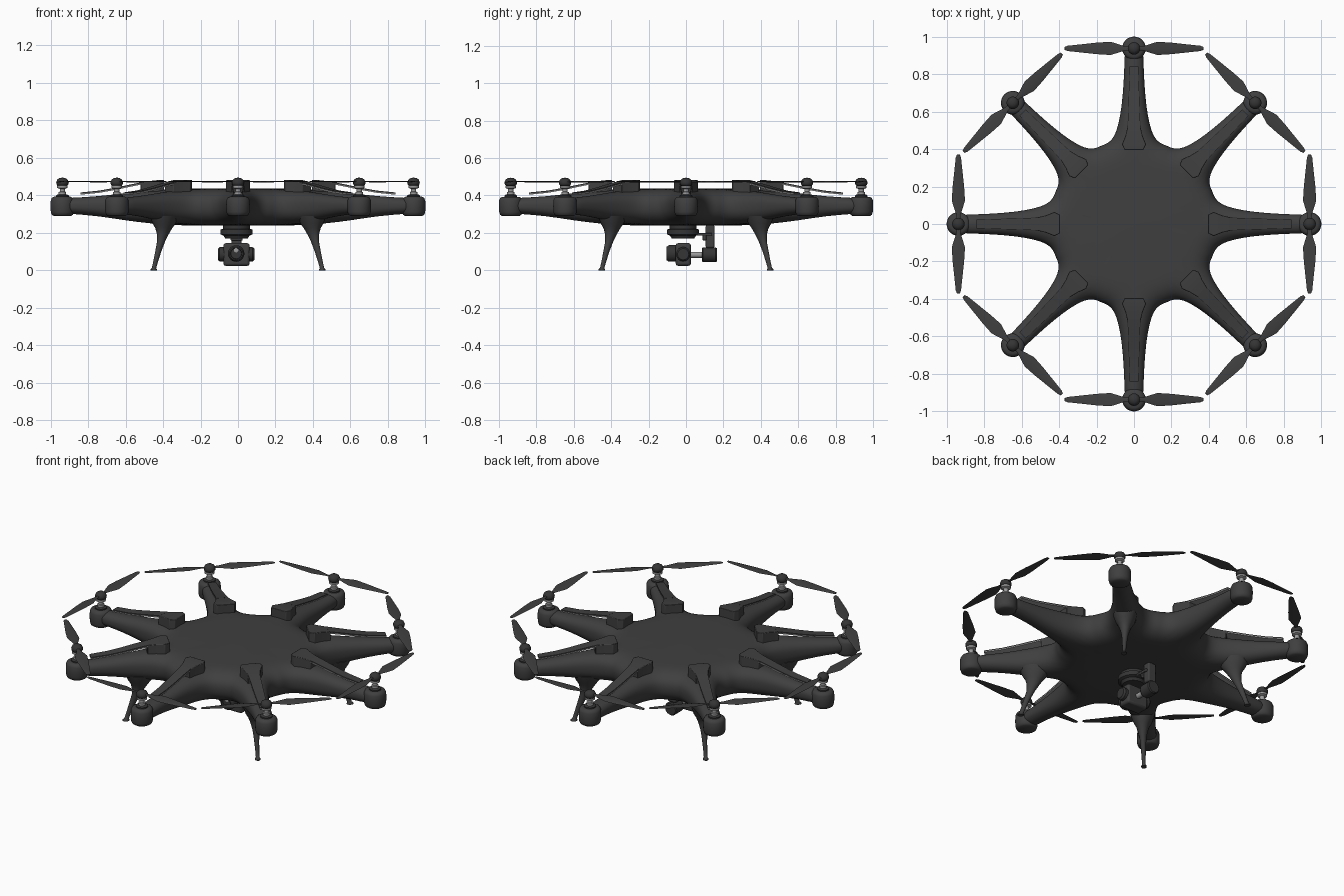
import bpy, bmesh, math
from mathutils import Matrix, Vector
from mathutils.geometry import intersect_point_line

if "Cube" in bpy.data.objects:
    bpy.data.objects.remove(bpy.data.objects["Cube"])

def material(name, c):
    m = bpy.data.materials.new(name)
    m.diffuse_color = (*c, 1)
    m.use_nodes = True
    m.node_tree.nodes["Principled BSDF"].inputs["Base Color"].default_value = m.diffuse_color
    return m

DARK = material("charcoal", (0.05, 0.05, 0.05))
BLACK = material("soft_black", (0.035, 0.035, 0.035))
GREY = material("light_grey", (0.33, 0.33, 0.33))

def make(name, verts, faces, mat, matrix=Matrix(), angle=35, bevel=0, subsurf=0):
    me = bpy.data.meshes.new(name)
    me.from_pydata([matrix @ Vector(v) for v in verts], [], faces)
    bm = bmesh.new()
    bm.from_mesh(me)
    bmesh.ops.remove_doubles(bm, verts=bm.verts, dist=1e-4)
    bmesh.ops.recalc_face_normals(bm, faces=bm.faces)
    bm.to_mesh(me)
    bm.free()
    me.materials.append(mat)
    ob = bpy.data.objects.new(name, me)
    bpy.context.collection.objects.link(ob)
    bpy.ops.object.select_all(action='DESELECT')
    ob.select_set(True)
    bpy.context.view_layer.objects.active = ob
    bpy.ops.object.shade_smooth_by_angle(angle=math.radians(angle))
    if bevel:
        b = ob.modifiers.new("bevel", 'BEVEL')
        b.width, b.segments = bevel, 2
    if subsurf:
        s = ob.modifiers.new("subsurf", 'SUBSURF')
        s.levels = s.render_levels = subsurf
    return ob

def loft(name, rings, mat, matrix=Matrix(), **kw):
    n = len(rings[0])
    verts = [p for r in rings for p in r]
    faces = [(i * n + j, i * n + (j + 1) % n, (i + 1) * n + (j + 1) % n, (i + 1) * n + j)
             for i in range(len(rings) - 1) for j in range(n)]
    faces += [tuple(range(n)), tuple(range(len(verts) - n, len(verts)))]
    return make(name, verts, faces, mat, matrix, **kw)

def lathe(name, profile, mat, matrix=Matrix(), n=24, **kw):
    rings = [[(r * math.cos(j * math.tau / n), r * math.sin(j * math.tau / n), z)
              for j in range(n)] for r, z in profile]
    return loft(name, rings, mat, matrix, **kw)

def box(name, lo, hi, mat, bevel=0.008):
    rings = [[(lo[0], lo[1], z), (hi[0], lo[1], z), (hi[0], hi[1], z), (lo[0], hi[1], z)]
             for z in (lo[2], hi[2])]
    return loft(name, rings, mat, bevel=bevel)

def interp(table, x):
    if x <= table[0][0]:
        return table[0][1]
    for (a, fa), (b, fb) in zip(table, table[1:]):
        if x <= b:
            return fa + (fb - fa) * (x - a) / (b - a)
    return table[-1][1]

# Star-shaped hull: arm half-width by distance, and thickness by radius
HALF = [(.42, .174), (.428, .15), (.442, .128), (.465, .109), (.50, .093), (.55, .08),
        (.61, .069), (.68, .061), (.76, .055), (.85, .051), (.94, .05)]
TOP = [(0, .092), (.3, .091), (.42, .086), (.55, .075), (.65, .061), (.75, .049), (.85, .042), (1, .042)]
BOTTOM = [(0, .106), (.3, .105), (.42, .1), (.52, .09), (.62, .076), (.72, .058), (.82, .044), (1, .042)]
MID = 0.345
STEPS = [0, .2, .4, .56, .68, .78, .86, .92, .965, .99, 1]

def tip_scale(i):
    return 1 if i % 2 == 0 else 0.957

def hull():
    cols = []
    for i in range(8):
        rot = Matrix.Rotation(i * math.pi / 4, 3, 'Z')
        k = tip_scale(i)
        half = [(.42 + (s - .42) * k, w) for s, w in HALF]
        end = half[-1][0] + .005
        edge = [(s, -w) for s, w in half] + [(end, 0)] + [(s, w) for s, w in reversed(half)]
        segs = [(Vector((*a, 0)), Vector((*b, 0))) for a, b in zip(half, half[1:] + [(end, 0)])]
        for s, w in edge[:-1]:
            q = Vector(((s - .42) / (end - .42) * (end - .04), 0, 0))
            up, down = [], []
            for t in STEPS:
                p = q.lerp(Vector((s, w, 0)), t)
                a = Vector((p.x, abs(p.y), 0))
                d = 1
                for u, v in segs:
                    c, f = intersect_point_line(a, u, v)
                    c = u.lerp(v, min(1, max(0, f)))
                    d = min(d, (a - c).length)
                f = min(1, d / min(.12, interp(half, p.x)))
                f = (1 - (1 - f) ** 2.3) ** (1 / 2.3) if t < 1 else 0
                up.append(rot @ Vector((p.x, p.y, MID + interp(TOP, p.length) * f)))
                down.append(rot @ Vector((p.x, p.y, MID - interp(BOTTOM, p.length) * f)))
            cols.append(up + down[-2::-1])
    m, n = len(cols), len(cols[0])
    faces = [(i * n + j, i * n + j + 1, (i + 1) % m * n + j + 1, (i + 1) % m * n + j)
             for i in range(m) for j in range(n - 1)]
    make("hull", [p for c in cols for p in c], faces, DARK, angle=180, subsurf=1)

hull()

def slab(stations):
    return [[(s, -w, b), (s, w, b), (s, w, t), (s, -w, t)] for s, w, b, t in stations]

STRIP = [(.51, .034, .47), (.58, .031, .456), (.65, .029, .441), (.74, .026, .425), (.84, .023, .415)]
BLADE = [(.0, .010, 14), (.05, .012, 14), (.085, .024, 14), (.125, .036, 12),
         (.20, .031, 9), (.29, .021, 6), (.355, .014, 4), (.37, .008, 4)]

for i in range(8):
    rot = Matrix.Rotation(i * math.pi / 4, 4, 'Z')
    k = tip_scale(i)
    motor = rot @ Matrix.Translation((.42 + .517 * k, 0, 0))

    # Motor pod, shaft and cap
    lathe("motor_pod", [(0, .29), (.046, .29), (.057, .297), (.062, .312), (.063, .345), (.062, .374),
                        (.056, .387), (.044, .393), (0, .393)], DARK, motor, n=32, angle=60)
    lathe("motor_base", [(0, .39), (.034, .39), (.034, .40), (.026, .405), (0, .405)], BLACK, motor)
    lathe("motor_shaft", [(0, .40), (.02, .40), (.02, .418), (.014, .42), (.014, .435),
                          (.028, .44), (.028, .452), (0, .452)], GREY, motor)
    lathe("propeller_cap", [(0, .452), (.026, .452), (.032, .46), (.033, .472), (.027, .485),
                            (.015, .493), (0, .495)], BLACK, motor, angle=60)

    # Two twisted propeller blades lying along the tangent
    for turn in (90, 270):
        rings = []
        for x, w, twist in BLADE:
            c, s = math.cos(math.radians(twist)), math.sin(math.radians(twist))
            rings.append([(x, y * c - z * s, .474 + y * s * .5 + z * c) for y, z in
                          ((-w, 0), (-w * .3, -.003), (w, 0), (-w * .3, .004))])
        loft("propeller_blade", rings, DARK, motor @ Matrix.Rotation(math.radians(turn), 4, 'Z'))

    # Raised arm cover: solid inner block, thin strip and pale underside
    loft("arm_cover_block", slab([(.395, .05, .40, .482), (.425, .064, .40, .482),
                                  (.47, .046, .40, .477), (.52, .034, .40, .469)]),
         DARK, rot, angle=20, bevel=.003)
    loft("arm_cover_strip", slab([(s, w, z - .006, z + .001) for s, w, z in STRIP]), DARK, rot)
    loft("arm_cover_trim", slab([(s, w + .001, z - .011, z - .006) for s, w, z in STRIP]), GREY, rot)

    # Landing leg under each diagonal arm
    if i % 2:
        path = [(.56, .29, .085), (.558, .25, .068), (.56, .225, .05), (.567, .195, .036), (.58, .155, .024),
                (.602, .1, .018), (.622, .045, .014), (.634, .012, .013), (.637, .006, .019), (.637, 0, .019)]
        rings = [[(r + h * math.cos(a * math.tau / 16), .8 * h * math.sin(a * math.tau / 16), z)
                  for a in range(16)] for r, z, h in path]
        loft("landing_leg", rings, DARK, rot, angle=50)

# Gimbal mount under the hull
lathe("gimbal_mount", [(0, .25), (.072, .25), (.072, .222), (.086, .218), (.086, .192), (.07, .186),
                       (.06, .17), (0, .17)], BLACK, Matrix.Translation((-.008, -.016, 0)), n=32)
box("gimbal_bracket", (-.045, .04, .185), (.03, .14, .20), DARK, .004)
box("gimbal_arm", (-.035, .105, .12), (.02, .152, .242), DARK)
box("gimbal_arm_step", (-.04, .088, .16), (.025, .11, .20), DARK, .004)

def along(axis, x, y, z):
    r = Matrix.Rotation(math.pi / 2, 4, 'X' if axis == 'y' else 'Y')
    return Matrix.Translation((x, y, z)) @ r

# Tilt motor and camera
lathe("gimbal_roll_motor", [(0, -.04), (.035, -.04), (.04, -.033), (.04, .033), (.035, .04), (0, .04)],
      BLACK, along('y', -.008, .125, .083))
lathe("gimbal_shaft", [(0, -.045), (.016, -.045), (.016, .045), (0, .045)],
      GREY, along('y', -.008, .05, .083), n=16)
box("camera_body", (-.078, -.055, .024), (.062, .026, .145), DARK, .012)
lathe("camera_tilt_motors", [(0, -.098), (.03, -.098), (.038, -.088), (.038, .088), (.03, .098), (0, .098)],
      BLACK, along('x', -.01, -.015, .086))
lathe("camera_lens", [(0, -.05), (.044, -.05), (.044, .04), (.036, .052), (.03, .052), (.028, .04), (0, .04)],
      BLACK, along('y', -.01, -.052, .09), n=32)
lathe("lens_glass", [(0, 0), (.012, 0), (.012, .004), (0, .006)],
      GREY, along('y', -.01, -.092, .108), n=16)
